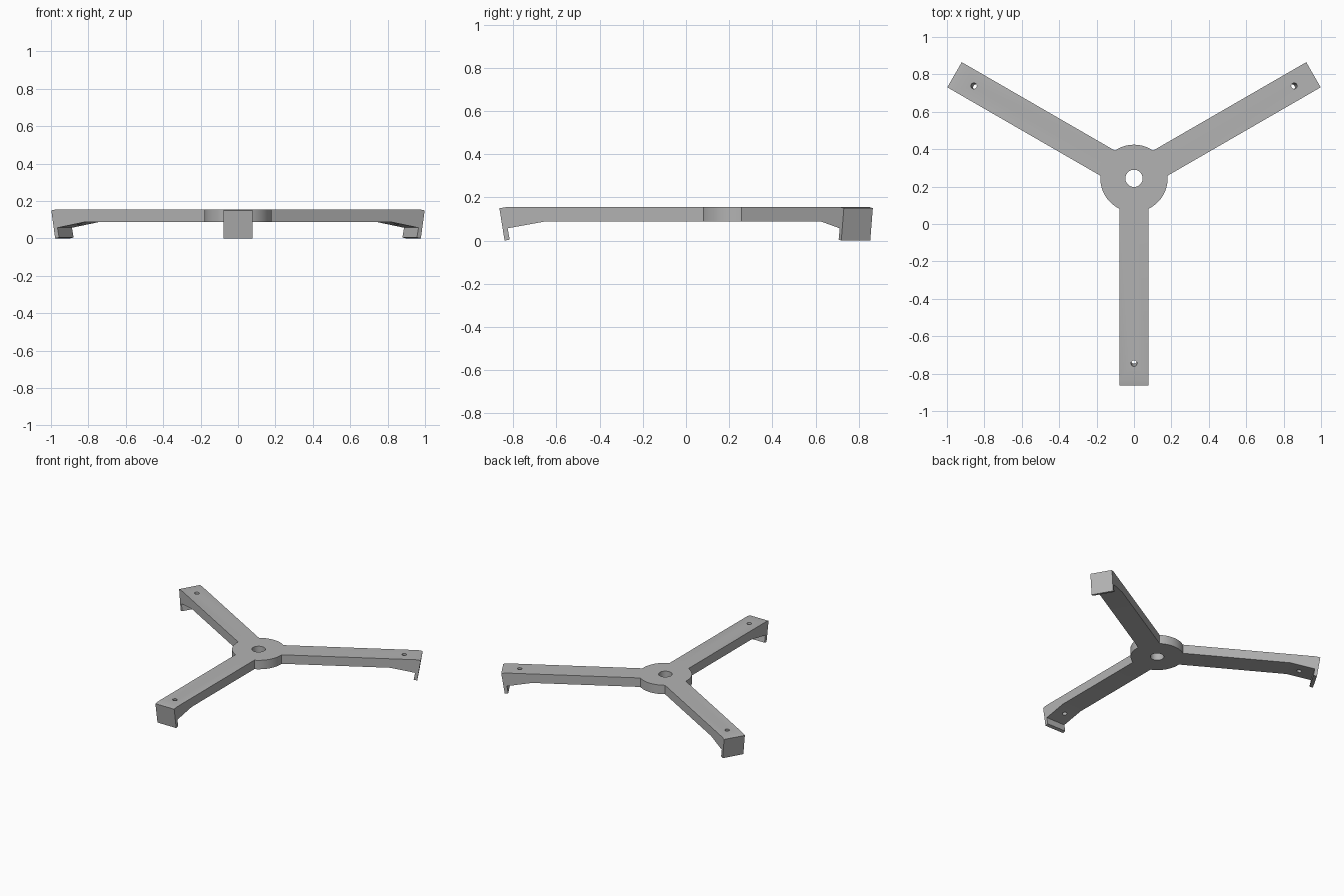
import bpy, bmesh, math
from mathutils import Matrix, Vector

cube = bpy.data.objects.get("Cube")
if cube:
    bpy.data.objects.remove(cube, do_unlink=True)

CENTRE = Vector((0, 0.244, 0))
TOP, UNDER = 0.155, 0.088
HALF_WIDTH = 0.0775
ANGLES = [math.radians(a) for a in (-90, 30, 150)]

grey = bpy.data.materials.new("grey plastic")
grey.use_nodes = True
colour = (0.45, 0.45, 0.45, 1)
grey.diffuse_color = colour
grey.node_tree.nodes["Principled BSDF"].inputs["Base Color"].default_value = colour


def finish(bm, name):
    bmesh.ops.recalc_face_normals(bm, faces=bm.faces)
    mesh = bpy.data.meshes.new(name)
    bm.to_mesh(mesh)
    bm.free()
    mesh.materials.append(grey)
    obj = bpy.data.objects.new(name, mesh)
    bpy.context.collection.objects.link(obj)
    return obj


def cylinder(name, radius, depth, matrix, sides):
    bm = bmesh.new()
    bmesh.ops.create_cone(bm, cap_ends=True, segments=sides, radius1=radius,
                          radius2=radius, depth=depth, matrix=matrix)
    return finish(bm, name)


def combine(target, tool, operation):
    mod = target.modifiers.new(operation, "BOOLEAN")
    mod.operation, mod.object, mod.solver = operation, tool, "EXACT"
    bpy.context.view_layer.objects.active = target
    bpy.ops.object.modifier_apply(modifier=mod.name)
    bpy.data.objects.remove(tool, do_unlink=True)


# Arm side profile (distance from hub, height), with the hooked foot
profile = [(0, UNDER), (0.9, UNDER), (1.07, 0.057), (1.06, 0.005), (1.084, 0),
           (1.108, 0.15), (1.078, TOP), (0, TOP)]


def arm(turn):
    bm = bmesh.new()
    face = bm.faces.new([bm.verts.new((r, -HALF_WIDTH, z)) for r, z in profile])
    out = bmesh.ops.extrude_face_region(bm, geom=[face])
    verts = [v for v in out["geom"] if isinstance(v, bmesh.types.BMVert)]
    bmesh.ops.translate(bm, verts=verts, vec=(0, 2 * HALF_WIDTH, 0))
    bm.transform(turn)
    return finish(bm, "arm")


# Round hub joined with three arms
place = Matrix.Translation(CENTRE)
mid = Matrix.Translation((0, 0, (TOP + UNDER) / 2))
bracket = cylinder("three_arm_bracket", 0.18, TOP - UNDER, place @ mid, 96)
turns = [place @ Matrix.Rotation(a, 4, "Z") for a in ANGLES]
for turn in turns:
    combine(bracket, arm(turn), "UNION")

# Centre bore and tilted screw holes near the feet
combine(bracket, cylinder("bore", 0.046, 0.4, place @ mid, 48), "DIFFERENCE")
for turn in turns:
    tilt = Matrix.Translation((0.989, 0, TOP)) @ Matrix.Rotation(math.radians(10), 4, "Y")
    combine(bracket, cylinder("screw_hole", 0.016, 0.4, turn @ tilt, 24), "DIFFERENCE")

bpy.ops.object.select_all(action="DESELECT")
bracket.select_set(True)
bpy.context.view_layer.objects.active = bracket
bpy.ops.object.shade_smooth_by_angle(angle=math.radians(20))
